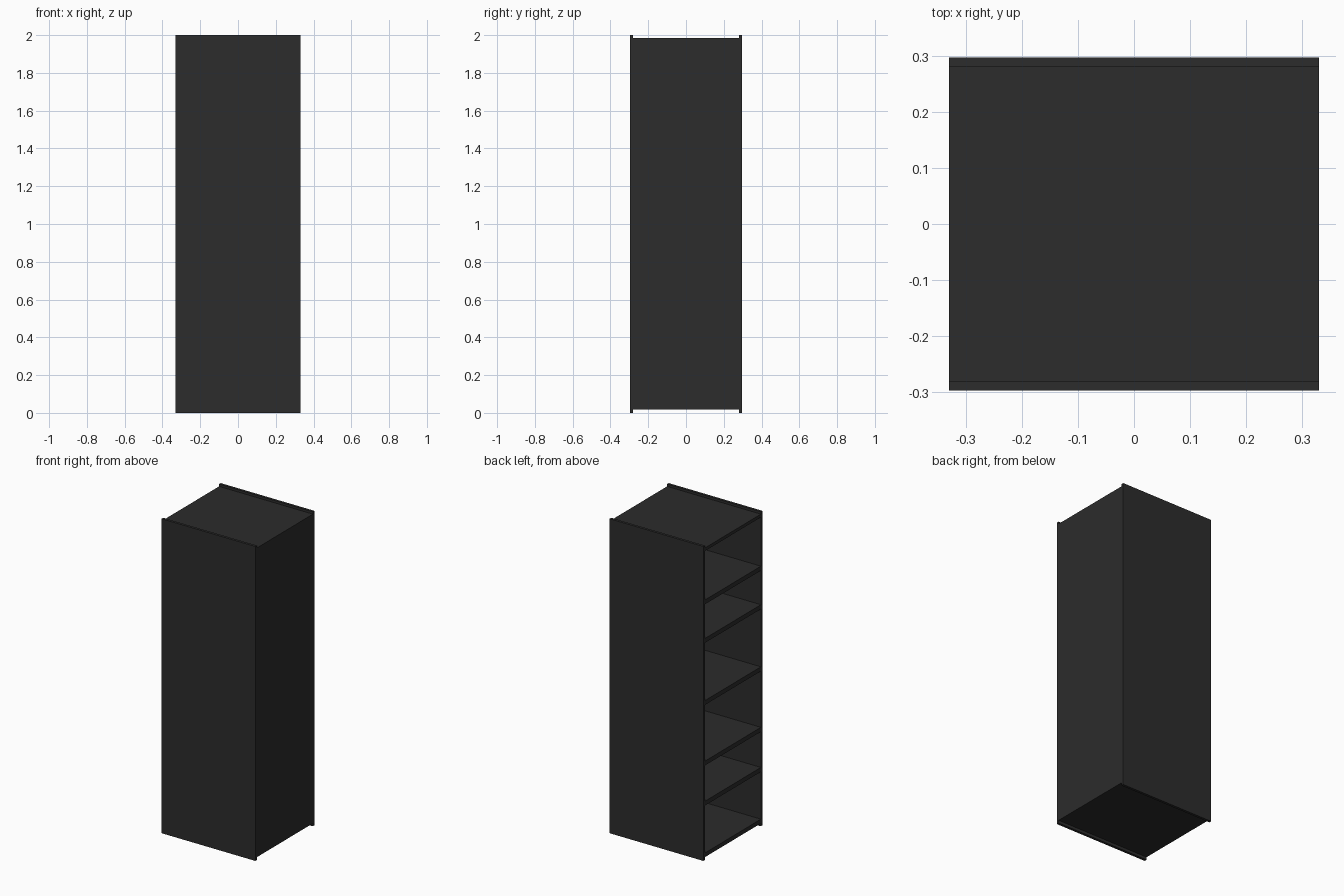
import bpy

if "Cube" in bpy.data.objects:
    bpy.data.objects.remove(bpy.data.objects["Cube"])

W, D, H, T = 0.66, 0.594, 2.0, 0.016   # width (x), depth (y), height, panel thickness

mat = bpy.data.materials.new("black_board")
mat.diffuse_color = (0.025, 0.025, 0.025, 1)
mat.use_nodes = True
mat.node_tree.nodes["Principled BSDF"].inputs["Base Color"].default_value = mat.diffuse_color


def board(name, lo, hi):
    """Box from its low corner to its high corner."""
    size = [b - a for a, b in zip(lo, hi)]
    mid = [(a + b) / 2 for a, b in zip(lo, hi)]
    bpy.ops.mesh.primitive_cube_add(size=1, location=mid)
    ob = bpy.context.object
    ob.name = name
    ob.scale = size
    bpy.ops.object.transform_apply(location=False, rotation=False, scale=True)
    ob.data.materials.append(mat)
    return ob


x, y = W / 2, D / 2
inner = y - T

# full-height side panels
board("front_panel", (-x, -y, 0), (x, -inner, H))
board("rear_panel", (-x, inner, 0), (x, y, H))

# closing panel on the right, the left side stays open
board("closing_panel", (x - T, -inner, 0.018), (x, inner, H - 0.015))

# bottom and top boards, set in from the panel ends
board("bottom_board", (-x, -inner, 0.018), (x - T, inner, 0.045))
board("top_board", (-x, -inner, H - 0.035), (x - T, inner, H - 0.015))

# shelves
for i, z in enumerate((0.36, 0.615, 1.0, 1.395, 1.64)):
    board(f"shelf_{i + 1}", (-x, -inner, z - 0.014), (x - T, inner, z + 0.014))
